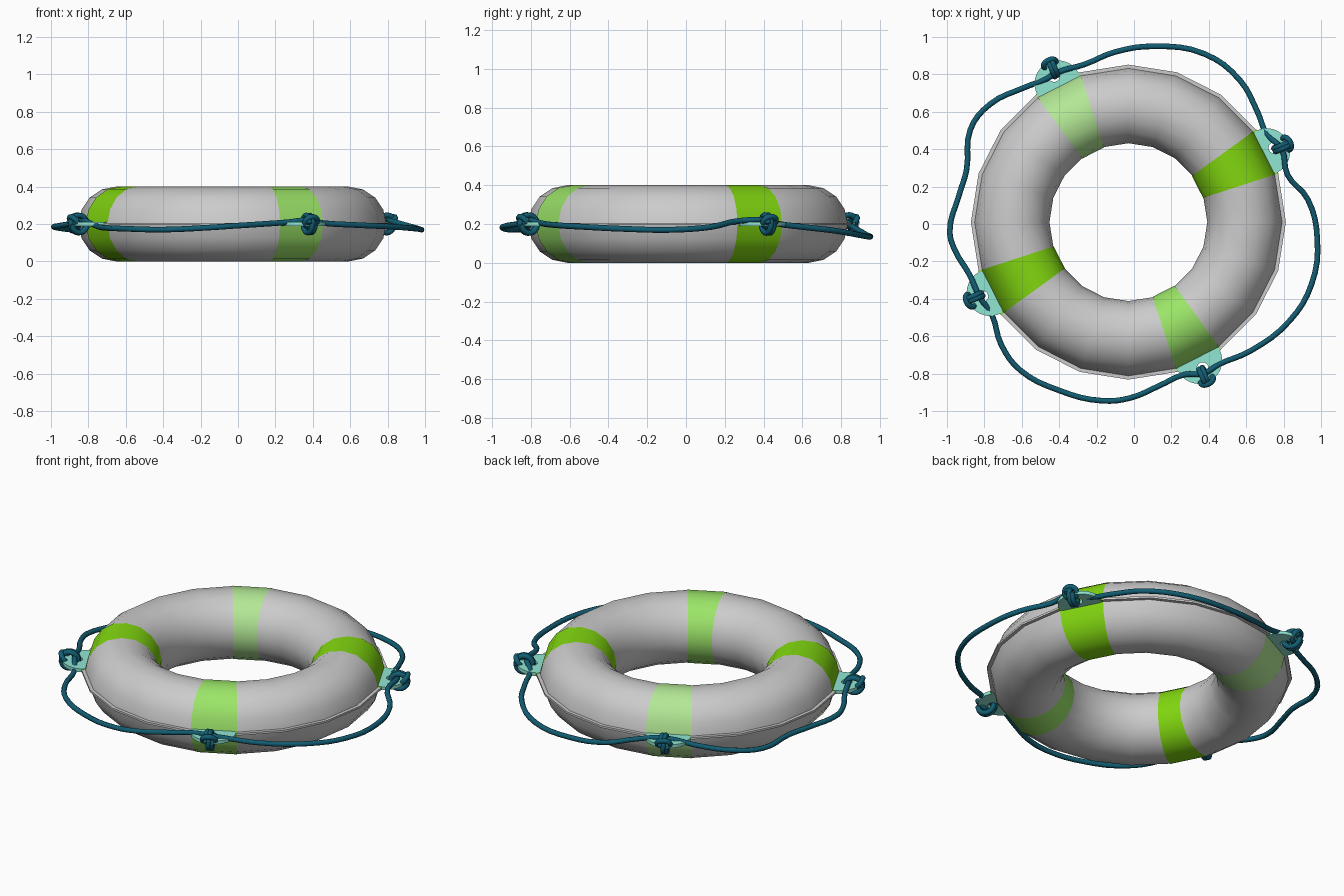
import bpy, bmesh
from math import sin, cos, pi, radians, sqrt
from mathutils import Vector

if "Cube" in bpy.data.objects:
    bpy.data.objects.remove(bpy.data.objects["Cube"])

CX, CY, CZ = -0.03, 0.01, 0.2      # ring centre
R, TUBE, SEG = 0.622, 0.2, 20      # ring radius, tube radius, ring sides
STEP = 2 * pi / SEG
ANGLES = [27, 117, 207, 297]       # middle of each band


def material(name, rgb):
    m = bpy.data.materials.new(name)
    m.diffuse_color = (*rgb, 1)
    m.use_nodes = True
    m.node_tree.nodes["Principled BSDF"].inputs["Base Color"].default_value = m.diffuse_color
    return m


def finish(name, bm, mat=None, smooth=True):
    bmesh.ops.recalc_face_normals(bm, faces=bm.faces[:])
    me = bpy.data.meshes.new(name)
    bm.to_mesh(me)
    bm.free()
    ob = bpy.data.objects.new(name, me)
    bpy.context.collection.objects.link(ob)
    if mat:
        me.materials.append(mat)
    if smooth:
        select(ob)
        bpy.ops.object.shade_smooth_by_angle(angle=radians(40))
    return ob


def select(ob):
    bpy.ops.object.select_all(action='DESELECT')
    ob.select_set(True)
    bpy.context.view_layer.objects.active = ob


def section(grow=0.0):
    # round tube cross-section with a thin seam lip on the outside
    t = TUBE + grow
    lip = t + 0.02
    pts = [(R + t * cos(i * pi / 8), t * sin(i * pi / 8)) for i in range(1, 16)]
    g = 0.006 + grow
    return pts + [(R + t, -g), (R + lip, -g), (R + lip, g), (R + t, g)]


def lathe(name, prof, first, count, mat=None):
    # sweep the section over a number of ring sides
    bm = bmesh.new()
    full = count == SEG
    rows = []
    for k in range(count if full else count + 1):
        a = (first + k) * STEP
        rows.append([bm.verts.new((CX + r * cos(a), CY + r * sin(a),
                                   min(max(CZ + z, 0), 0.4))) for r, z in prof])
    n = len(prof)
    for k in range(count):
        p, q = rows[k], rows[(k + 1) % len(rows)]
        for i in range(n):
            j = (i + 1) % n
            bm.faces.new((p[i], q[i], q[j], p[j]))
    return finish(name, bm, mat)


def local(a, r, t, z):
    # radial / tangential position about the ring centre
    return Vector((CX + r * cos(a) - t * sin(a), CY + r * sin(a) + t * cos(a), z))


def tube(name, pts, mat, radius=0.015, cyclic=False):
    cu = bpy.data.curves.new(name, 'CURVE')
    cu.dimensions = '3D'
    cu.bevel_depth, cu.bevel_resolution, cu.resolution_u = radius, 2, 4
    cu.use_fill_caps = True
    sp = cu.splines.new('BEZIER')
    sp.bezier_points.add(len(pts) - 1)
    for b, p in zip(sp.bezier_points, pts):
        b.co = p
        b.handle_left_type = b.handle_right_type = 'AUTO'
    sp.use_cyclic_u = cyclic
    cu.materials.append(mat)
    ob = bpy.data.objects.new(name, cu)
    bpy.context.collection.objects.link(ob)
    select(ob)
    bpy.ops.object.convert(target='MESH')
    bpy.ops.object.shade_smooth_by_angle(angle=radians(50))


def tab(name, a, mat):
    # half-round eyelet plate with a hole
    rad, h, hole, back, n = 0.125, 0.045, 0.03, -0.025, 32
    bm = bmesh.new()
    rings = []
    for z in (CZ - 0.01, CZ + 0.01):
        inner, outer = [], []
        for k in range(n):
            c, s = cos(2 * pi * k / n), sin(2 * pi * k / n)
            t = -h * c + sqrt(rad ** 2 - (h * s) ** 2)
            if h + t * c < back:
                t = (back - h) / c
            inner.append(bm.verts.new(local(a, 0.83 + h + hole * c, hole * s, z)))
            outer.append(bm.verts.new(local(a, 0.83 + h + t * c, t * s, z)))
        rings += [inner, outer]
    lo_in, lo_out, hi_in, hi_out = rings
    for p, q in ((lo_in, lo_out), (lo_out, hi_out), (hi_out, hi_in), (hi_in, lo_in)):
        for k in range(n):
            j = (k + 1) % n
            bm.faces.new((p[k], p[j], q[j], q[k]))
    finish(name, bm, mat)


green = material("bright_green", (0.22, 0.68, 0.005))
pale = material("pale_green", (0.45, 0.80, 0.30))
mid = material("mid_green", (0.33, 0.78, 0.14))
aqua = material("aqua", (0.28, 0.80, 0.66))
teal = material("dark_teal", (0.006, 0.11, 0.17))

# inflatable ring and its four coloured bands
lathe("float_ring", section(), 0, SEG)
for i, mat in enumerate((green, pale, green, mid)):
    lathe(f"band_{i + 1}", section(0.002), 1 + 5 * i, 1, mat)

# eyelet tabs with rope knots
for i, deg in enumerate(ANGLES):
    a = radians(deg)
    tab(f"eyelet_tab_{i + 1}", a, aqua)
    coil = []
    for k in range(17):
        w = 2 * pi * k / 8
        coil.append(local(a, 0.918 + 0.046 * cos(w), -0.028 + 0.0022 * k,
                          CZ + 0.046 * sin(w)))
    tube(f"knot_coil_{i + 1}", coil, teal)
    wrap = [local(a, 0.945 + 0.02 * sin(w), -0.01 + 0.036 * cos(w),
                  CZ + 0.012 + 0.026 * sin(w))
            for w in (2 * pi * k / 8 for k in range(8))]
    tube(f"knot_wrap_{i + 1}", wrap, teal, cyclic=True)

# grab rope, clockwise seen from above, from the back-left tab
rope = [
    (-0.41, 0.81, 0.22), (-0.265, 0.853, 0.19), (-0.10, 0.92, 0.15), (0.11, 0.95, 0.135),
    (0.375, 0.91, 0.14), (0.565, 0.77, 0.165), (0.66, 0.60, 0.185), (0.71, 0.48, 0.20),
    (0.79, 0.40, 0.22), (0.82, 0.265, 0.215), (0.93, 0.13, 0.185), (0.98, -0.08, 0.17),
    (0.95, -0.32, 0.175), (0.83, -0.52, 0.185), (0.62, -0.68, 0.195), (0.455, -0.75, 0.205),
    (0.37, -0.80, 0.22), (0.27, -0.805, 0.21), (0.135, -0.865, 0.20), (-0.02, -0.93, 0.19),
    (-0.17, -0.945, 0.18), (-0.40, -0.89, 0.17), (-0.61, -0.78, 0.175), (-0.71, -0.645, 0.18),
    (-0.76, -0.485, 0.19), (-0.825, -0.39, 0.22), (-0.88, -0.27, 0.205), (-0.96, -0.135, 0.19),
    (-0.985, -0.04, 0.185), (-0.935, 0.155, 0.175), (-0.895, 0.29, 0.17), (-0.875, 0.505, 0.165),
    (-0.77, 0.64, 0.175), (-0.585, 0.73, 0.19), (-0.47, 0.775, 0.21)]
tube("grab_rope", rope, teal, cyclic=True)
